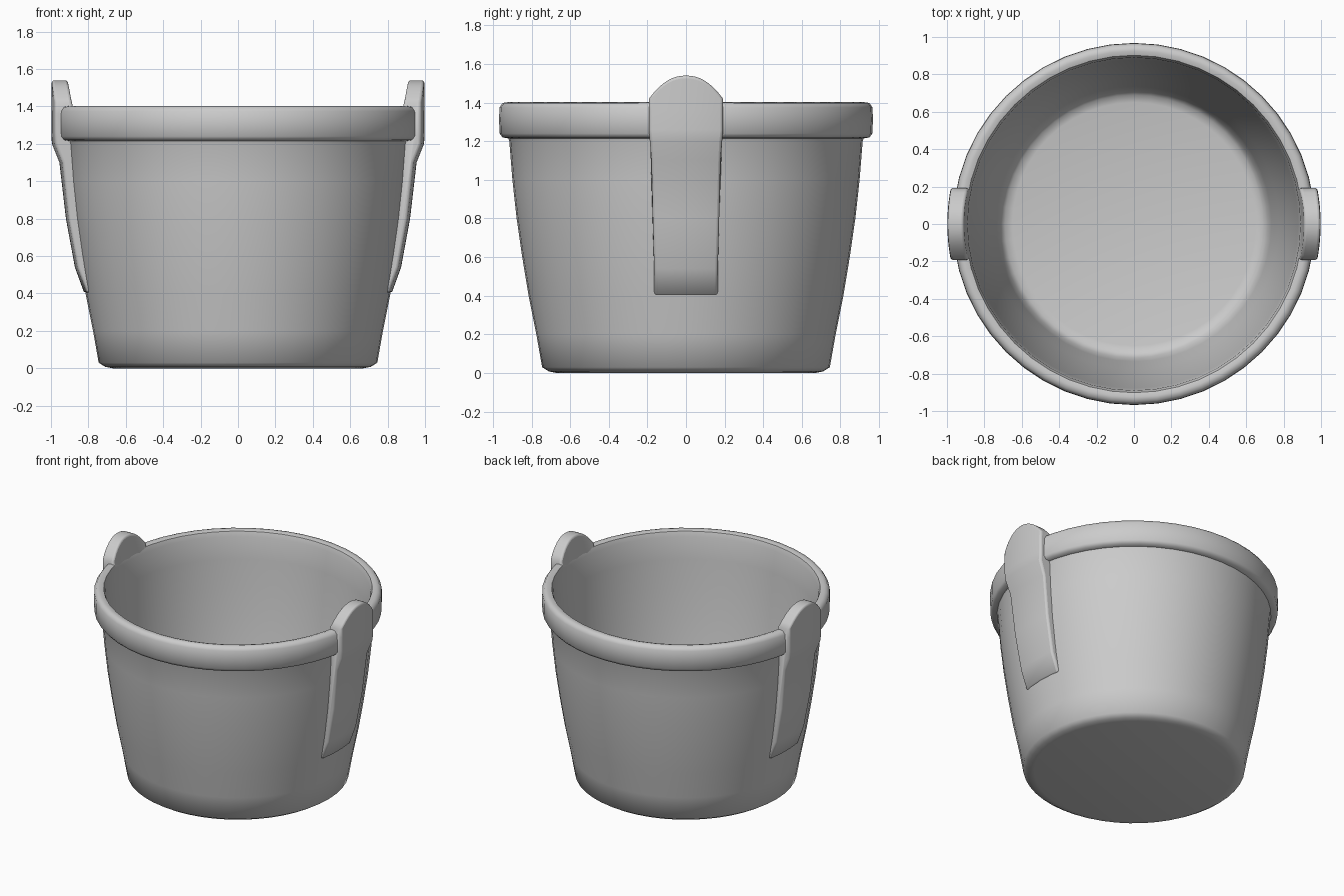
import bpy, bmesh, math

if "Cube" in bpy.data.objects:
    bpy.data.objects.remove(bpy.data.objects["Cube"])


def finish(name, bm, bevel=None):
    bmesh.ops.recalc_face_normals(bm, faces=bm.faces)
    me = bpy.data.meshes.new(name)
    bm.to_mesh(me)
    bm.free()
    ob = bpy.data.objects.new(name, me)
    bpy.context.collection.objects.link(ob)
    bpy.ops.object.select_all(action='DESELECT')
    ob.select_set(True)
    bpy.context.view_layer.objects.active = ob
    bpy.ops.object.shade_smooth_by_angle(angle=math.radians(50))
    if bevel:
        m = ob.modifiers.new("soft_edges", 'BEVEL')
        m.width, m.segments = bevel, 3
        m.limit_method, m.angle_limit = 'ANGLE', math.radians(50)
    return ob


# Bucket shell: outer wall, rim band, inner wall and floor, turned round z
profile = [(0, 0), (0.67, 0), (0.71, 0.008), (0.745, 0.03), (0.775, 0.2), (0.815, 0.4),
           (0.848, 0.6), (0.877, 0.8), (0.899, 1.0), (0.915, 1.2), (0.92, 1.215),
           (0.95, 1.22), (0.965, 1.24), (0.968, 1.31), (0.966, 1.375), (0.95, 1.398),
           (0.925, 1.402), (0.902, 1.395), (0.89, 1.36), (0.878, 1.2), (0.86, 1.0),
           (0.838, 0.8), (0.81, 0.6), (0.776, 0.4), (0.735, 0.2), (0.715, 0.09),
           (0.69, 0.06), (0.65, 0.05), (0, 0.05)]
bm = bmesh.new()
pts = [bm.verts.new((r, 0, z)) for r, z in profile]
edges = [bm.edges.new(p) for p in zip(pts, pts[1:])]
bmesh.ops.spin(bm, geom=pts + edges, cent=(0, 0, 0), axis=(0, 0, 1),
               angle=math.tau, steps=48, use_merge=True)
bmesh.ops.remove_doubles(bm, verts=bm.verts, dist=0.0005)
finish("bucket_body", bm)

# Handle lug: section (radius, z, half width) swept across y, curved with the wall
section = [(0.80, 0.40, 0.165), (0.825, 0.41, 0.165), (0.872, 0.54, 0.165),
           (0.92, 0.8, 0.172), (0.955, 1.1, 0.18), (0.995, 1.2, 0.185),
           (0.998, 1.26, 0.192), (0.998, 1.36, 0.192), (0.996, 1.54, 0.192),
           (0.91, 1.54, 0.192), (0.893, 1.36, 0.192), (0.892, 1.26, 0.19),
           (0.89, 1.2, 0.185), (0.88, 1.1, 0.18), (0.853, 0.8, 0.172),
           (0.815, 0.54, 0.165)]
COLS = 16


def lug(name, side):
    bm = bmesh.new()
    loops = []
    for i in range(COLS + 1):
        t = 2 * i / COLS - 1
        loop = []
        for r, z, w in section:
            y = w * t
            if z > 1.5:
                z -= 0.12 * abs(t) ** 2.2      # arched top
            loop.append(bm.verts.new((side * math.sqrt(r * r - y * y), y, z)))
        loops.append(loop)
    n = len(section)
    for a, b in zip(loops, loops[1:]):
        for k in range(n):
            bm.faces.new((a[k], a[(k + 1) % n], b[(k + 1) % n], b[k]))
    bm.faces.new(loops[0])
    bm.faces.new(loops[-1])
    finish(name, bm, bevel=0.018)


lug("handle_lug_right", 1)
lug("handle_lug_left", -1)
